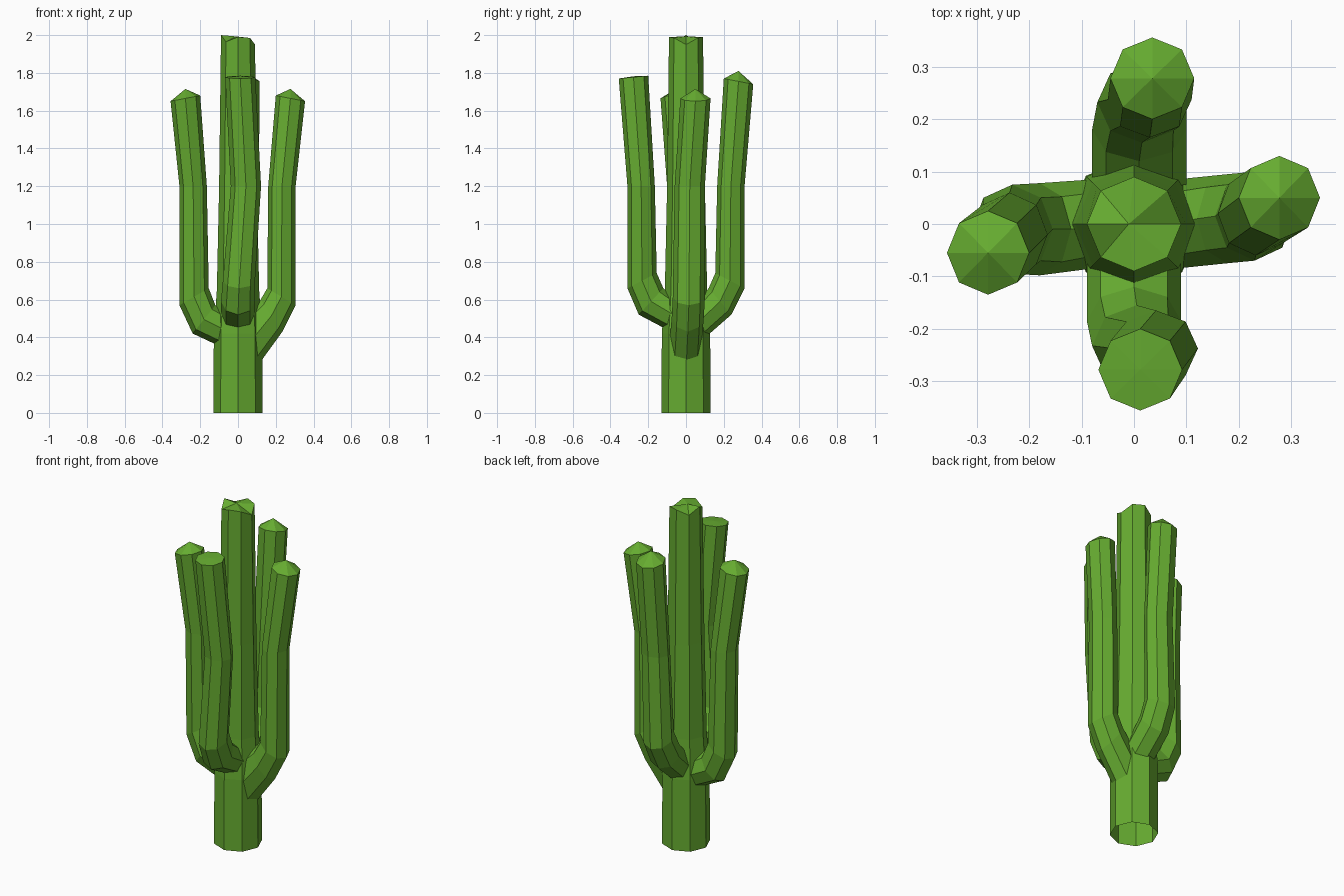
import bpy, bmesh, math
from mathutils import Vector

if "Cube" in bpy.data.objects:
    bpy.data.objects.remove(bpy.data.objects["Cube"])

SIDES = 8
green = bpy.data.materials.new("cactus green")
green.diffuse_color = (0.133, 0.413, 0.03, 1)
green.use_nodes = True
green.node_tree.nodes["Principled BSDF"].inputs["Base Color"].default_value = green.diffuse_color


def loft(name, rings, apex, cap_start):
    """Skin a list of rings and close the end with a fan to the apex."""
    bm = bmesh.new()
    loops = [[bm.verts.new(p) for p in ring] for ring in rings]
    for a, b in zip(loops, loops[1:]):
        for i in range(SIDES):
            j = (i + 1) % SIDES
            bm.faces.new((a[i], a[j], b[j], b[i]))
    tip = bm.verts.new(apex)
    for i in range(SIDES):
        bm.faces.new((loops[-1][i], loops[-1][(i + 1) % SIDES], tip))
    if cap_start:
        bm.faces.new(loops[0][::-1])
    bmesh.ops.recalc_face_normals(bm, faces=bm.faces)
    mesh = bpy.data.meshes.new(name)
    bm.to_mesh(mesh)
    bm.free()
    mesh.materials.append(green)
    obj = bpy.data.objects.new(name, mesh)
    bpy.context.collection.objects.link(obj)


def arm(name, heading, sections, tip_z):
    """Sections: outer (reach, z), inner (reach, z), half width, sideways shift."""
    h = math.radians(heading)
    out = Vector((math.cos(h), math.sin(h), 0))
    side = Vector((-math.sin(h), math.cos(h), 0))
    up = Vector((0, 0, 1))
    rings = []
    for ro, zo, ri, zi, w, shift in sections:
        p, q = out * ro + up * zo, out * ri + up * zi
        mid, half = (p + q) / 2 + side * shift, (p - q) / 2
        rings.append([mid + half * math.cos(t) + side * w * math.sin(t)
                      for t in (2 * math.pi * k / SIDES for k in range(SIDES))])
    tip = sum(rings[-1], Vector()) / SIDES
    tip.z = tip_z
    loft(name, rings, tip, True)


# Trunk: open at the base, uneven crown
def trunk_ring(r, zs):
    return [Vector((r * math.cos(2 * math.pi * k / SIDES),
                    r * math.sin(2 * math.pi * k / SIDES), zs[k])) for k in range(SIDES)]


crown = [1.95, 1.985, 1.99, 1.965, 2.0, 1.965, 1.99, 1.985]
loft("trunk", [trunk_ring(r, [z] * SIDES) for r, z in ((0.13, 0), (0.128, 0.42), (0.112, 0.65), (0.1, 1.2))]
     + [trunk_ring(0.09, crown)], (-0.01, 0, 1.993), False)

# Four arms curving out and up
arm("right_arm", 0, [
    (0.09, 0.23, 0.07, 0.56, 0.085, 0), (0.235, 0.43, 0.12, 0.60, 0.085, 0.01),
    (0.305, 0.57, 0.155, 0.66, 0.085, 0.015), (0.305, 1.2, 0.16, 1.2, 0.08, 0.02),
    (0.355, 1.65, 0.20, 1.68, 0.08, 0.05)], 1.715)
arm("left_arm", 180, [
    (0.09, 0.35, 0.07, 0.54, 0.085, 0), (0.24, 0.42, 0.12, 0.57, 0.088, 0.01),
    (0.31, 0.57, 0.155, 0.66, 0.085, 0.01), (0.31, 1.2, 0.165, 1.2, 0.08, 0.02),
    (0.357, 1.65, 0.20, 1.68, 0.08, 0.055)], 1.715)
arm("back_arm", 90, [
    (0.08, 0.38, 0.07, 0.60, 0.09, -0.01), (0.24, 0.52, 0.12, 0.66, 0.09, -0.01),
    (0.31, 0.66, 0.155, 0.74, 0.085, -0.015), (0.31, 1.2, 0.165, 1.2, 0.08, -0.03),
    (0.356, 1.74, 0.20, 1.77, 0.08, -0.035)], 1.81)
arm("front_arm", -90, [
    (0.08, 0.43, 0.07, 0.62, 0.09, 0), (0.25, 0.52, 0.12, 0.66, 0.09, 0),
    (0.31, 0.66, 0.155, 0.74, 0.085, 0.005), (0.31, 1.2, 0.165, 1.2, 0.08, 0.042),
    (0.356, 1.77, 0.20, 1.785, 0.08, 0.012)], 1.782)
